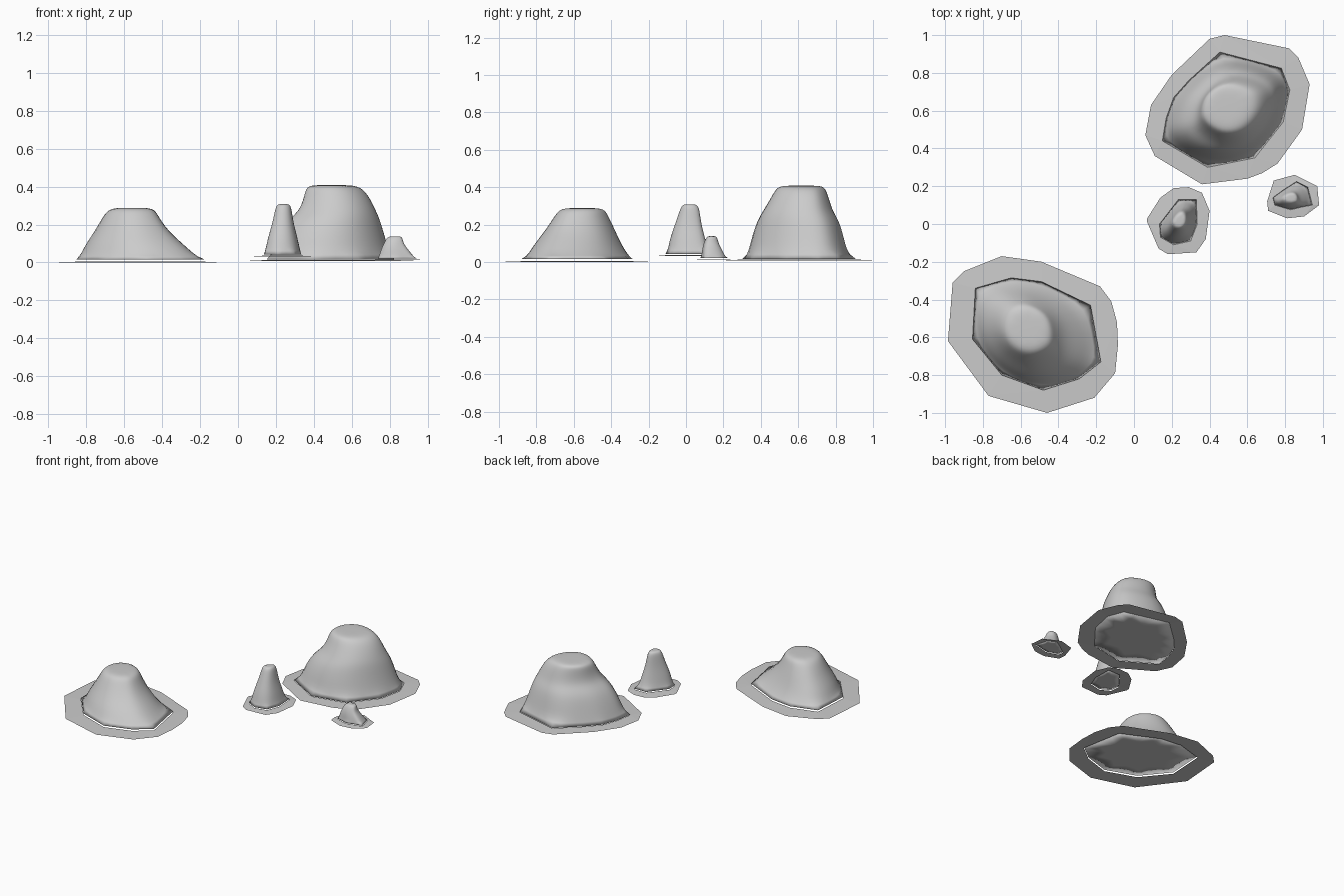
import bpy, bmesh
from mathutils import Vector

cube = bpy.data.objects.get("Cube")
if cube:
    bpy.data.objects.remove(cube, do_unlink=True)

grey = bpy.data.materials.new("stone_grey")
grey.use_nodes = True
grey.diffuse_color = (0.6, 0.6, 0.6, 1)
grey.node_tree.nodes["Principled BSDF"].inputs["Base Color"].default_value = (0.6, 0.6, 0.6, 1)


def finish(bm, name):
    mesh = bpy.data.meshes.new(name)
    bm.to_mesh(mesh)
    bm.free()
    mesh.materials.append(grey)
    obj = bpy.data.objects.new(name, mesh)
    bpy.context.collection.objects.link(obj)
    return obj


def fit(points, box):
    """Stretch an outline into a box given as x min, x max, y min, y max."""
    xs, ys = zip(*points)
    a, b, c, d = min(xs), max(xs), min(ys), max(ys)
    x0, x1, y0, y1 = box
    return [(x0 + (x - a) / (b - a) * (x1 - x0), y0 + (y - c) / (d - c) * (y1 - y0))
            for x, y in points]


def rounded(points, amount):
    """Blend an outline, stretched to a unit box, toward a circle."""
    unit = [Vector(p) for p in fit(points, (-1, 1, -1, 1))]
    return [tuple(p.lerp(p.normalized(), amount)) for p in unit]


def rock(name, base, base_z, levels):
    """Closed body lofted from a crisp base outline up through rounder levels."""
    bm = bmesh.new()
    corner = bm.verts.layers.float.new("crease_vert")
    rim = bm.edges.layers.float.new("crease_edge")
    outlines = [(base_z, base)]
    for i, (z, *box) in enumerate(levels):
        outlines.append((z, fit(rounded(base, 0.8 * i / (len(levels) - 1)), box)))
    loops = [[bm.verts.new((x, y, z)) for x, y in pts] for z, pts in outlines]
    n = len(base)
    for low, high in zip(loops, loops[1:]):
        for i in range(n):
            j = (i + 1) % n
            bm.faces.new((low[i], low[j], high[j], high[i]))
    # Crown closes the top, a flat floor closes the bottom
    crown = bm.verts.new(sum((v.co for v in loops[-1]), Vector()) / n)
    for i in range(n):
        bm.faces.new((loops[-1][i], loops[-1][(i + 1) % n], crown))
    floor = bm.faces.new(loops[0])
    for v in floor.verts:
        v[corner] = 1
    for e in floor.edges:
        e[rim] = 1
    bmesh.ops.recalc_face_normals(bm, faces=bm.faces)
    for f in bm.faces:
        f.smooth = True
    obj = finish(bm, name)
    sub = obj.modifiers.new("rounding", "SUBSURF")
    sub.levels = sub.render_levels = 2


def skirt(name, outer, inner, z):
    """Thin sheet around the rock, with a hole of the rock's base outline."""
    bm = bmesh.new()
    edges = []
    for pts, height in ((outer, z), (inner, z + .004)):
        vs = [bm.verts.new((x, y, height)) for x, y in pts]
        edges += [bm.edges.new((vs[i - 1], vs[i])) for i in range(len(vs))]
    bmesh.ops.triangle_fill(bm, use_beauty=True, edges=edges, normal=(0, 0, 1))
    for f in bm.faces:
        f.normal_update()
        if f.normal.z < 0:
            f.normal_flip()
    finish(bm, name)


# Low broad rock, front right
base = [(-.84, -.34), (-.65, -.285), (-.49, -.305), (-.23, -.43), (-.175, -.73),
        (-.29, -.82), (-.48, -.88), (-.70, -.80), (-.855, -.61)]
rock("broad_rock", base, .015, [
    (.09, -.82, -.26, -.835, -.335), (.17, -.765, -.36, -.765, -.375),
    (.25, -.72, -.415, -.71, -.415), (.288, -.685, -.44, -.68, -.435)])
skirt("broad_rock_skirt", [
    (-.90, -.25), (-.70, -.17), (-.49, -.20), (-.18, -.33), (-.12, -.41), (-.09, -.52),
    (-.085, -.64), (-.10, -.79), (-.21, -.92), (-.46, -1), (-.77, -.91), (-.985, -.62),
    (-.96, -.31)], base, 0)

# Tall large rock, back left, with a shoulder on its right
base = [(.455, .91), (.78, .825), (.825, .71), (.79, .54), (.64, .35), (.39, .30),
        (.15, .44), (.17, .56), (.21, .67), (.29, .76)]
rock("large_rock", base, .015, [
    (.12, .19, .79, .325, .88), (.22, .25, .76, .36, .85), (.27, .32, .735, .395, .81),
    (.34, .345, .70, .44, .785), (.39, .355, .66, .47, .765), (.408, .38, .61, .50, .74)])
skirt("large_rock_skirt", [
    (.40, .98), (.48, 1), (.82, .93), (.87, .88), (.93, .74), (.89, .50), (.76, .32),
    (.68, .27), (.60, .24), (.36, .21), (.11, .36), (.06, .47), (.09, .63), (.20, .79)],
    base, .009)

# Narrow pillar rock, centre
base = [(.235, .13), (.33, .13), (.335, 0), (.30, -.09), (.21, -.11), (.14, -.07), (.135, 0)]
rock("pillar_rock", base, .042, [
    (.12, .15, .32, -.095, .108), (.20, .175, .298, -.065, .088),
    (.27, .19, .288, -.04, .08), (.308, .20, .28, -.025, .07)])
skirt("pillar_rock_skirt", [
    (.14, .14), (.21, .19), (.29, .195), (.36, .165), (.40, .07), (.38, -.08),
    (.33, -.15), (.18, -.16), (.13, -.13), (.07, .01), (.07, .03)], base, .032)

# Small rock, far left
base = [(.79, .18), (.86, .225), (.92, .195), (.945, .10), (.89, .09), (.83, .075),
        (.745, .10), (.735, .14)]
rock("small_rock", base, .02, [
    (.06, .745, .915, .08, .205), (.10, .765, .875, .09, .18),
    (.138, .785, .87, .11, .17)])
skirt("small_rock_skirt", [
    (.74, .23), (.85, .26), (.97, .20), (.98, .10), (.90, .04), (.81, .03), (.71, .07),
    (.705, .12)], base, .012)
